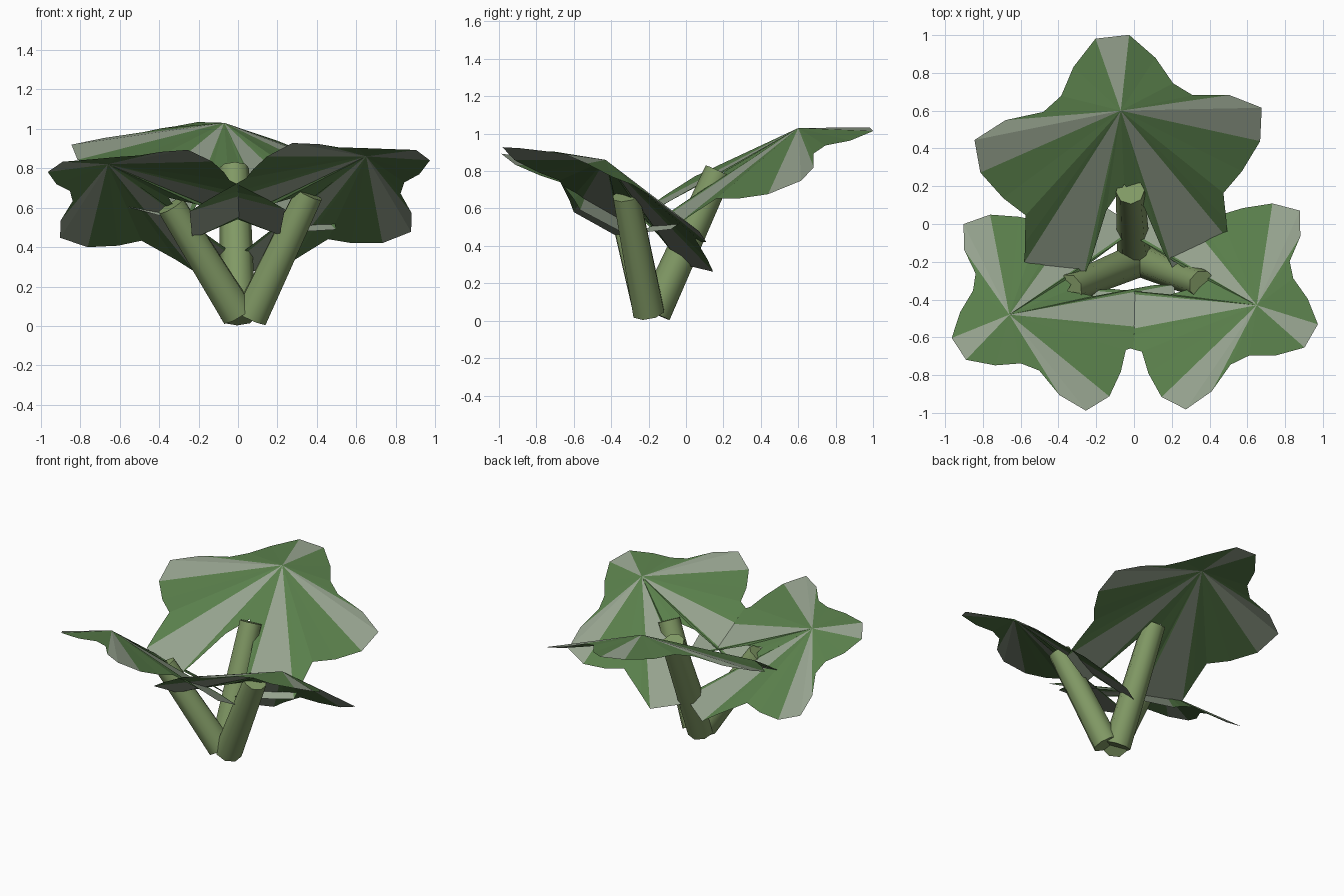
import bpy
from mathutils import Vector, Matrix

if "Cube" in bpy.data.objects:
    bpy.data.objects.remove(bpy.data.objects["Cube"])


def material(name, col):
    m = bpy.data.materials.new(name)
    m.diffuse_color = (*col, 1)
    m.use_nodes = True
    m.node_tree.nodes["Principled BSDF"].inputs["Base Color"].default_value = m.diffuse_color
    return m


GREEN = material("leaf_green", (0.10, 0.21, 0.07))
VEIN = material("leaf_vein", (0.30, 0.36, 0.27))
STALK = material("stem_green", (0.22, 0.32, 0.13))

# Right half of the five-lobed leaf, outer tip to inner notch: x, y, droop
HALF = [(.09, .36, .16), (.22, .22, .14), (.30, .08, .10), (.40, .0, .10),
        (.60, -.04, .14), (.77, -.14, .155), (.75, -.33, .155), (.64, -.48, .13),
        (.53, -.58, .10), (.54, -.75, .13), (.545, -.87, .155), (.24, -1.0, .155),
        (.19, -.88, .13), (.10, -.60, .09)]
VEINS = {4, 5, 10}   # fan segments that carry a pale midrib


def leaf(name, hub, xdir, ydir, scale, stretch):
    x = Vector(xdir).normalized()
    n = x.cross(Vector(ydir)).normalized()
    y = n.cross(x)
    ring = HALF + [(0, -.45, .06)] + [(-a, b, c) for a, b, c in reversed(HALF)]
    verts = [Vector(hub)]
    for a, b, c in ring:
        if b < -.6:
            b *= stretch
        verts.append(Vector(hub) + scale * (a * x + b * y - c * n))
    count = len(ring)
    # faces wind clockwise in the list, so reverse them to face up
    faces = [(0, (i + 1) % count + 1, i + 1) for i in range(count)]
    me = bpy.data.meshes.new(name)
    me.from_pydata(verts, [], faces)
    me.materials.append(GREEN)
    me.materials.append(VEIN)
    for i, p in enumerate(me.polygons):
        k = min(i, count - 2 - i)
        p.material_index = 1 if (k in VEINS or i == count - 1) else 0
    ob = bpy.data.objects.new(name, me)
    bpy.context.collection.objects.link(ob)


def stem(name, base, top):
    base, top = Vector(base), Vector(top)
    d = top - base
    bpy.ops.mesh.primitive_cone_add(vertices=8, radius1=.09, radius2=.076, depth=d.length)
    ob = bpy.context.object
    ob.name = name
    ob.data.materials.append(STALK)
    ob.matrix_world = Matrix.Translation((base + top) / 2) @ d.to_track_quat('Z', 'Y').to_matrix().to_4x4()
    bpy.ops.object.shade_smooth_by_angle(angle=0.9)


# Leaves: hub position, sideways axis, outward axis, size, inner lobe stretch
leaf("back_leaf", (-.07, .60, 1.03), (.988, .111, -.111), (-.059, .919, .390), 1.0, 1.0)
leaf("right_leaf", (.65, -.43, .86), (-.466, -.814, .348), (.832, -.366, .416), .84, 1.13)
leaf("left_leaf", (-.66, -.48, .82), (-.513, .782, -.353), (-.848, -.404, .343), .82, 1.13)

# Stems fan out from a shared foot
stem("back_stem", (0, -.17, .04), (-.02, .175, .80))
stem("right_stem", (.065, -.20, .045), (.36, -.32, .67))
stem("left_stem", (.0, -.20, .06), (-.34, -.34, .61))
